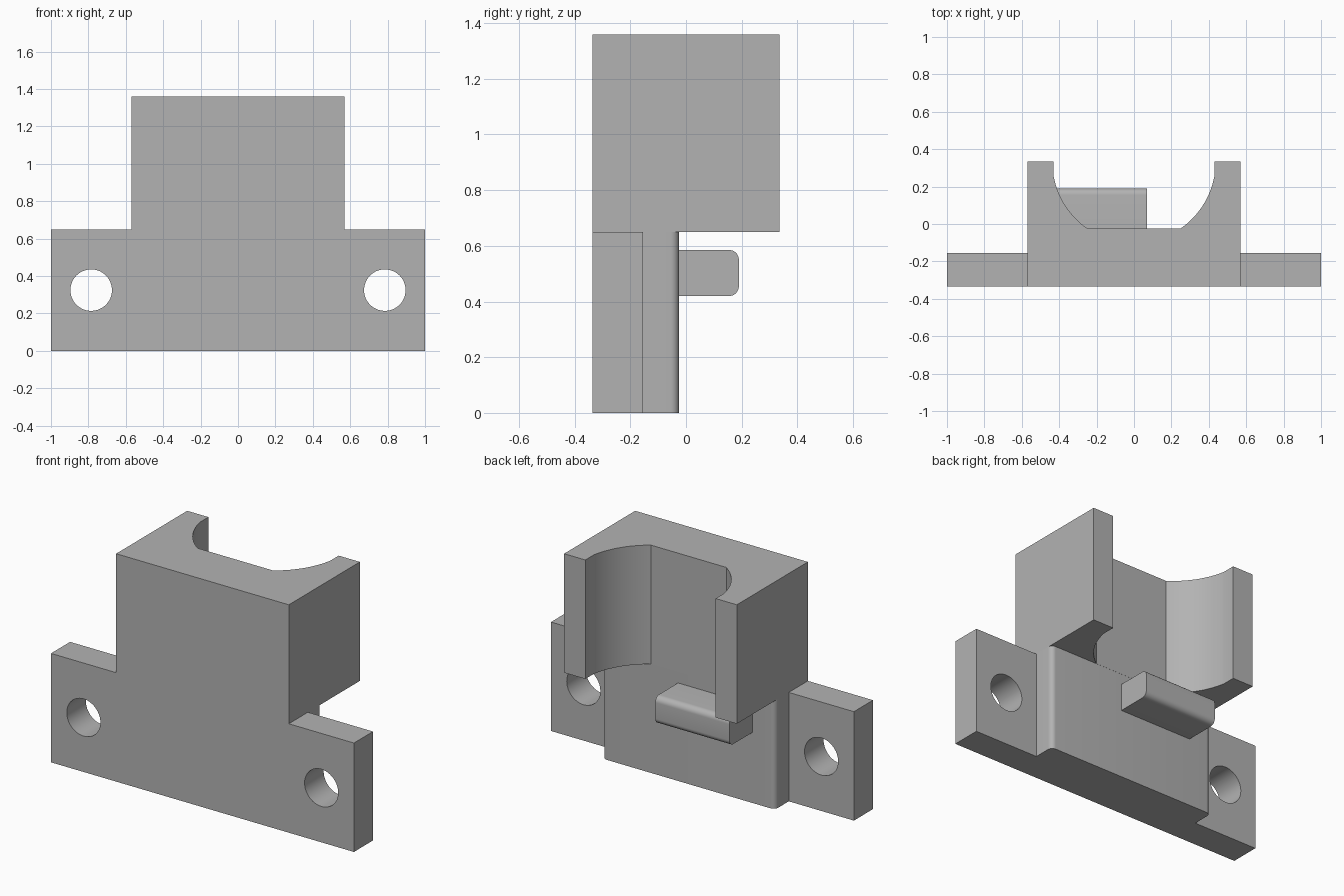
import bpy, bmesh
from math import radians, cos, sin

cube = bpy.data.objects.get("Cube")
if cube:
    bpy.data.objects.remove(cube, do_unlink=True)

grey = bpy.data.materials.new("plain grey")
grey.use_nodes = True
grey.diffuse_color = (0.45, 0.45, 0.45, 1)
grey.node_tree.nodes["Principled BSDF"].inputs["Base Color"].default_value = grey.diffuse_color


def arc(cx, cy, r, start, end, steps=8):
    angles = [radians(start + (end - start) * i / steps) for i in range(steps + 1)]
    return [(cx + r * cos(a), cy + r * sin(a)) for a in angles]


def extrude(name, outline, low, high, place):
    """Extrude a flat outline from low to high; place maps (a, b, depth) to x, y, z."""
    bm = bmesh.new()
    base = bm.faces.new([bm.verts.new(place(a, b, low)) for a, b in outline])
    top = bmesh.ops.extrude_face_region(bm, geom=[base])["geom"]
    verts = [v for v in top if isinstance(v, bmesh.types.BMVert)]
    shift = [h - l for h, l in zip(place(0, 0, high), place(0, 0, low))]
    bmesh.ops.translate(bm, vec=shift, verts=verts)
    bmesh.ops.recalc_face_normals(bm, faces=bm.faces)
    mesh = bpy.data.meshes.new(name)
    bm.to_mesh(mesh)
    bm.free()
    mesh.materials.append(grey)
    obj = bpy.data.objects.new(name, mesh)
    bpy.context.collection.objects.link(obj)
    return obj


def select(obj):
    bpy.ops.object.select_all(action="DESELECT")
    obj.select_set(True)
    bpy.context.view_layer.objects.active = obj


def along_x(a, b, c):
    return (c, a, b)


def along_y(a, b, c):
    return (a, c, b)


def along_z(a, b, c):
    return (a, b, c)


FRONT, BACK, INNER, SHELF = -0.335, 0.335, -0.025, 0.65
HALF = 0.57

# Lower body with a mounting flange on each side and rounded rear corners
outline = [(-1, FRONT), (1, FRONT), (1, -0.155), (HALF, -0.155)]
outline += arc(HALF - 0.03, INNER - 0.03, 0.03, 0, 90)
outline += arc(-HALF + 0.03, INNER - 0.03, 0.03, 90, 180)
outline += [(-HALF, -0.155), (-1, -0.155)]
base = extrude("mounting_base", outline, 0, SHELF, along_z)

# Screw holes through the flanges
for side in (-1, 1):
    circle = arc(side * 0.785, 0.325, 0.111, 0, 360, 48)[:-1]
    cutter = extrude("hole_cutter", circle, FRONT - 0.1, -0.1, along_y)
    cutter.hide_render = True
    select(base)
    cut = base.modifiers.new("screw_hole", "BOOLEAN")
    cut.operation = "DIFFERENCE"
    cut.solver = "EXACT"
    cut.object = cutter
    bpy.ops.object.modifier_apply(modifier=cut.name)
    bpy.data.objects.remove(cutter, do_unlink=True)

# Upper block with a flat-bottomed round channel open to the back
outline = [(-HALF, FRONT), (HALF, FRONT), (HALF, BACK), (0.43, BACK)]
outline += arc(0, BACK, 0.437, -10.2, -55.3, 16)
outline += arc(0, BACK, 0.437, -124.7, -169.8, 16)
outline += [(-0.43, BACK), (-HALF, BACK)]
block = extrude("channel_block", outline, SHELF, 1.36, along_z)

# Off-centre tab with rounded rear edges
outline = [(INNER - 0.03, 0.42)]
outline += arc(0.155, 0.455, 0.035, -90, 0)
outline += arc(0.155, 0.55, 0.035, 0, 90)
outline += [(INNER - 0.03, 0.585)]
tab = extrude("rear_tab", outline, -0.42, 0.07, along_x)

for obj in (base, block, tab):
    select(obj)
    bpy.ops.object.shade_smooth_by_angle(angle=radians(30))
